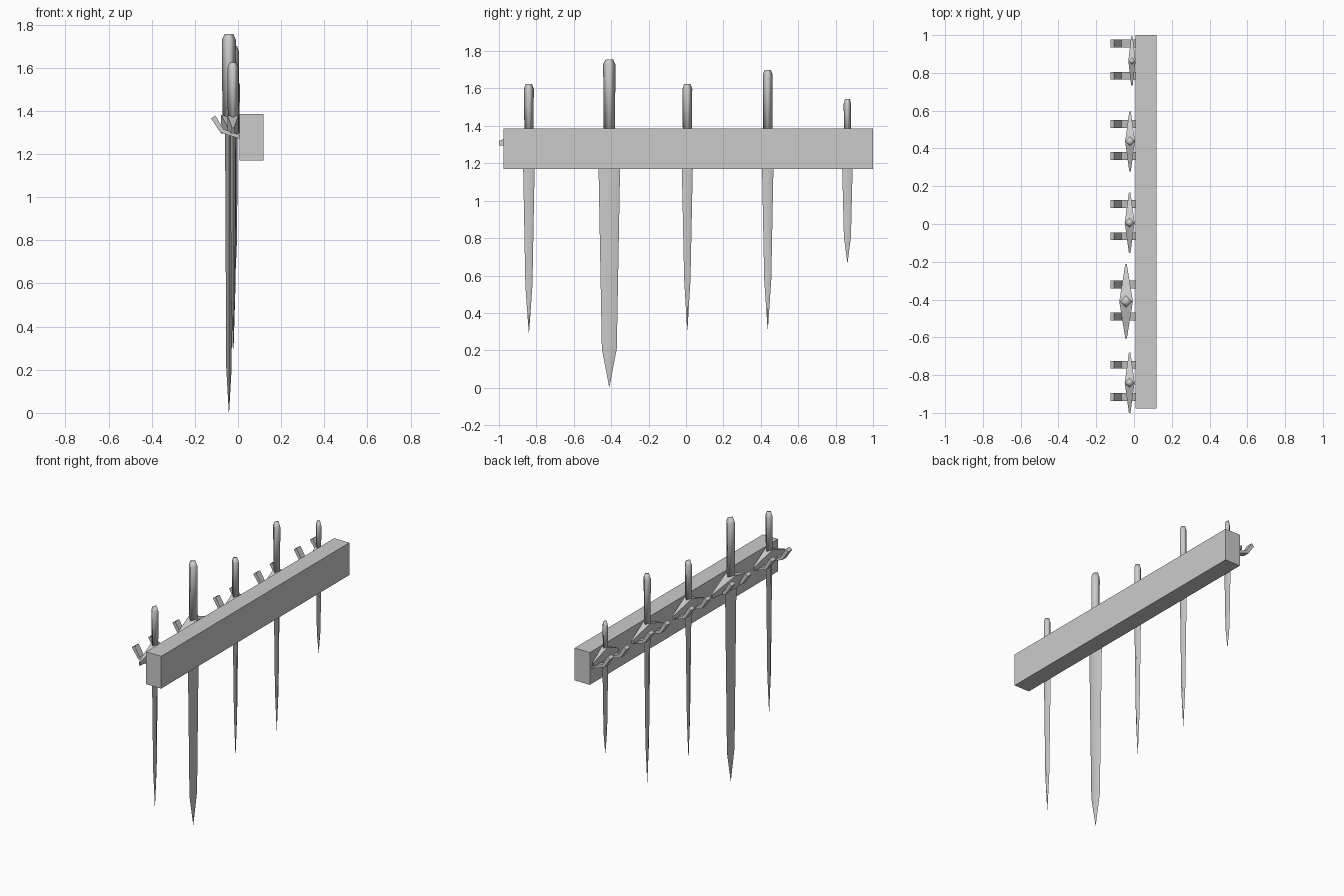
import bpy
import bmesh
from math import radians
from mathutils import Vector

cube = bpy.data.objects.get("Cube")
if cube:
    bpy.data.objects.remove(cube, do_unlink=True)

grey = bpy.data.materials.new("plain_grey")
grey.use_nodes = True
colour = (0.6, 0.6, 0.6, 1)
grey.diffuse_color = colour
grey.node_tree.nodes["Principled BSDF"].inputs["Base Color"].default_value = colour


def loft(name, rings, smooth=None):
    """Skin a list of equal-length point rings and cap both ends."""
    bm = bmesh.new()
    loops = [[bm.verts.new(p) for p in ring] for ring in rings]
    for a, b in zip(loops, loops[1:]):
        for i in range(len(a)):
            j = (i + 1) % len(a)
            bm.faces.new((a[i], a[j], b[j], b[i]))
    bm.faces.new(loops[0])
    bm.faces.new(loops[-1])
    bmesh.ops.recalc_face_normals(bm, faces=bm.faces)
    mesh = bpy.data.meshes.new(name)
    bm.to_mesh(mesh)
    bm.free()
    mesh.materials.append(grey)
    obj = bpy.data.objects.new(name, mesh)
    bpy.context.collection.objects.link(obj)
    if smooth:
        bpy.ops.object.select_all(action='DESELECT')
        obj.select_set(True)
        bpy.context.view_layer.objects.active = obj
        bpy.ops.object.shade_smooth_by_angle(angle=radians(smooth))
    return obj


def diamond(x, y, z, hx, hy):
    return [(x + hx, y, z), (x, y + hy, z), (x - hx, y, z), (x, y - hy, z)]


def slab(x, y, hx, low, high):
    return [(x - hx, y, low), (x + hx, y, low), (x + hx, y, high), (x - hx, y, high)]


# Wall beam
loft("beam", [slab(0.063, y, 0.056, 1.17, 1.385) for y in (-0.977, 1.0)])

# Bent hook outline in the x-z plane
HOOK = [(0.01, 1.27), (-0.082, 1.30), (-0.125, 1.365),
        (-0.105, 1.378), (-0.067, 1.315), (0.01, 1.287)]
GUARD_LOW, GUARD_TOP = 1.295, 1.38


def sword(n, y, x, top, tip, grip, blade, taper_z, taper, guard, depth):
    # Grip with a chamfered pommel
    r = grip / 2
    loft(f"grip_{n}", [diamond(x, y, z, s * r, s * r) for z, s in
                       ((GUARD_TOP - 0.04, 0.9), (top - 0.027, 1), (top, 0.62))], 91)
    # Crossguard sloping down to thin tips
    loft(f"guard_{n}", [slab(x, y - guard, 0.004, GUARD_LOW, 1.32),
                        slab(x, y, depth, GUARD_LOW, GUARD_TOP),
                        slab(x, y + guard, 0.004, GUARD_LOW, 1.32)])
    # Blade with a diamond section
    t = depth * 0.5
    loft(f"blade_{n}", [diamond(x, y, GUARD_LOW + 0.01, t, blade / 2),
                        diamond(x, y, taper_z, t * 0.7, taper / 2),
                        diamond(x, y, tip, 0.001, 0.001)], 50)


# y, x, top, tip, grip width, blade width, taper height, taper width, guard half, depth
SWORDS = [
    (-0.84, -0.023, 1.625, 0.295, 0.053, 0.066, 0.55, 0.038, 0.16, 0.026),
    (-0.41, -0.042, 1.755, 0.005, 0.066, 0.12, 0.21, 0.08, 0.197, 0.036),
    (0.007, -0.023, 1.625, 0.31, 0.053, 0.064, 0.58, 0.034, 0.16, 0.026),
    (0.437, -0.021, 1.70, 0.315, 0.053, 0.066, 0.58, 0.038, 0.158, 0.026),
    (0.863, -0.011, 1.545, 0.67, 0.04, 0.062, 0.81, 0.038, 0.13, 0.019),
]
for n, spec in enumerate(SWORDS, 1):
    sword(n, *spec)
    # Pair of hooks under the guard
    middle = 0.425 * (n - 3) + 0.02
    for side, offset in (("front", -0.085), ("back", 0.085)):
        loft(f"hook_{side}_{n}", [[Vector((px, middle + offset + e, pz)) for px, pz in HOOK]
                                  for e in (-0.021, 0.021)])
